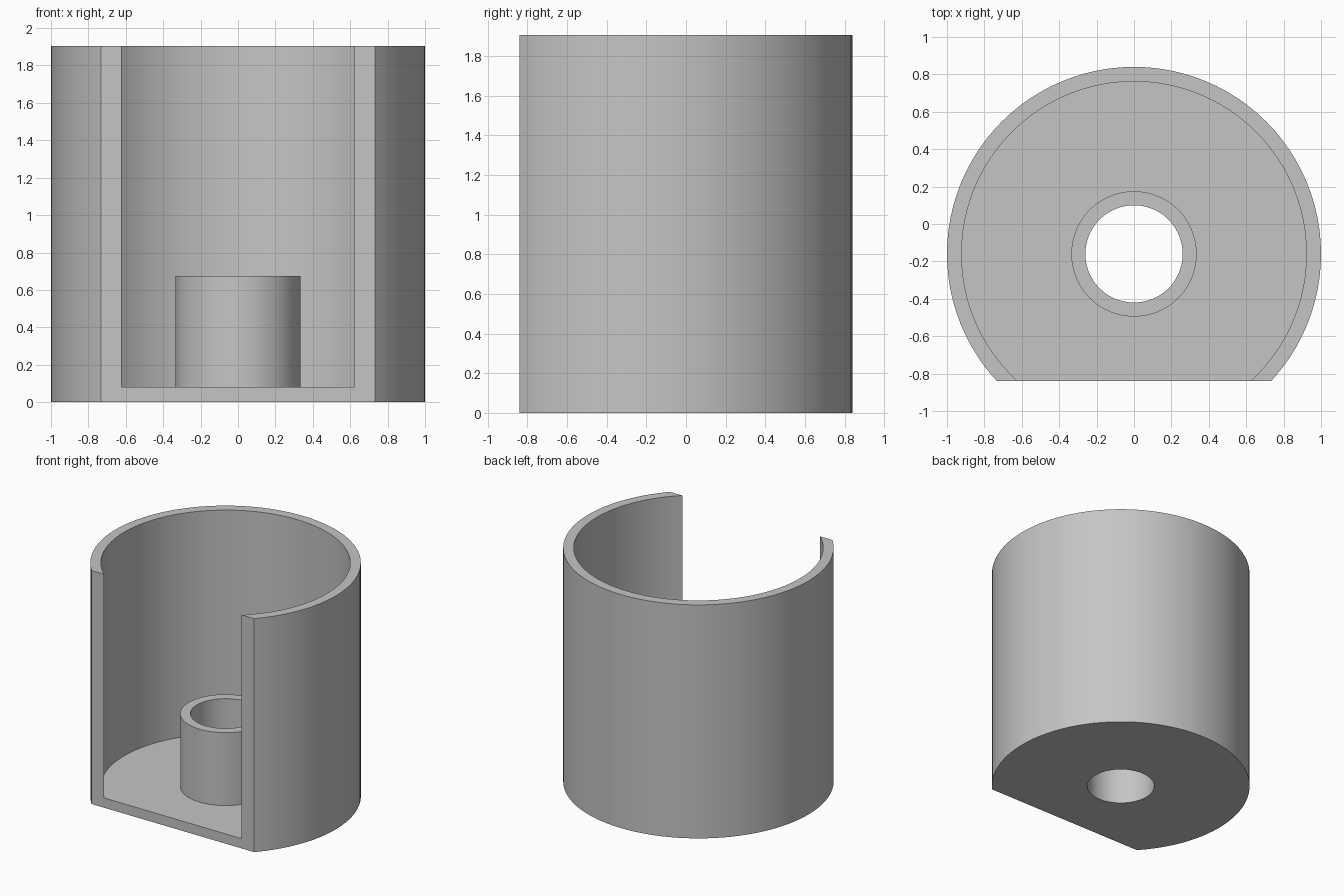
import bpy
import bmesh
import math

cube = bpy.data.objects.get("Cube")
if cube:
    bpy.data.objects.remove(cube, do_unlink=True)

HEIGHT = 1.905
FLOOR = 0.08
TUBE_TOP = 0.675
OUTER, INNER = 1.0, 0.922       # wall radii
TUBE_OUT, TUBE_IN = 0.335, 0.26  # centre tube radii
AXIS_Y = -0.16                   # axis sits in front of the middle
FRONT_Y = -0.84                  # flat front cut
STEPS = 96

# Plain grey material
grey = bpy.data.materials.new("grey")
grey.use_nodes = True
colour = (0.56, 0.56, 0.56, 1)
grey.diffuse_color = colour
grey.node_tree.nodes["Principled BSDF"].inputs["Base Color"].default_value = colour

# Closed cross-section: wall, floor and hollow centre tube in one piece
profile = [
    (TUBE_IN, 0), (OUTER, 0), (OUTER, HEIGHT), (INNER, HEIGHT),
    (INNER, FLOOR), (TUBE_OUT, FLOOR), (TUBE_OUT, TUBE_TOP), (TUBE_IN, TUBE_TOP),
]
bm = bmesh.new()
verts = [bm.verts.new((0, AXIS_Y + r, z)) for r, z in profile]
edges = [bm.edges.new((v, verts[(i + 1) % len(verts)])) for i, v in enumerate(verts)]

# Turn the section around the upright axis
bmesh.ops.spin(bm, geom=verts + edges, cent=(0, AXIS_Y, 0), axis=(0, 0, 1),
               angle=2 * math.pi, steps=STEPS)
bmesh.ops.remove_doubles(bm, verts=bm.verts[:], dist=0.0005)

# Slice off the front and close the cut with a flat face
bmesh.ops.bisect_plane(bm, geom=bm.verts[:] + bm.edges[:] + bm.faces[:], dist=0.0001,
                       plane_co=(0, FRONT_Y, 0), plane_no=(0, -1, 0), clear_outer=True)
rim = [e for e in bm.edges if e.is_boundary]
bmesh.ops.holes_fill(bm, edges=rim, sides=0)
bmesh.ops.recalc_face_normals(bm, faces=bm.faces[:])

mesh = bpy.data.meshes.new("open_holder")
bm.to_mesh(mesh)
bm.free()
mesh.materials.append(grey)
holder = bpy.data.objects.new("open_holder", mesh)
bpy.context.collection.objects.link(holder)

# Smooth round walls, sharp rims
bpy.ops.object.select_all(action="DESELECT")
holder.select_set(True)
bpy.context.view_layer.objects.active = holder
bpy.ops.object.shade_smooth_by_angle(angle=math.radians(30))
